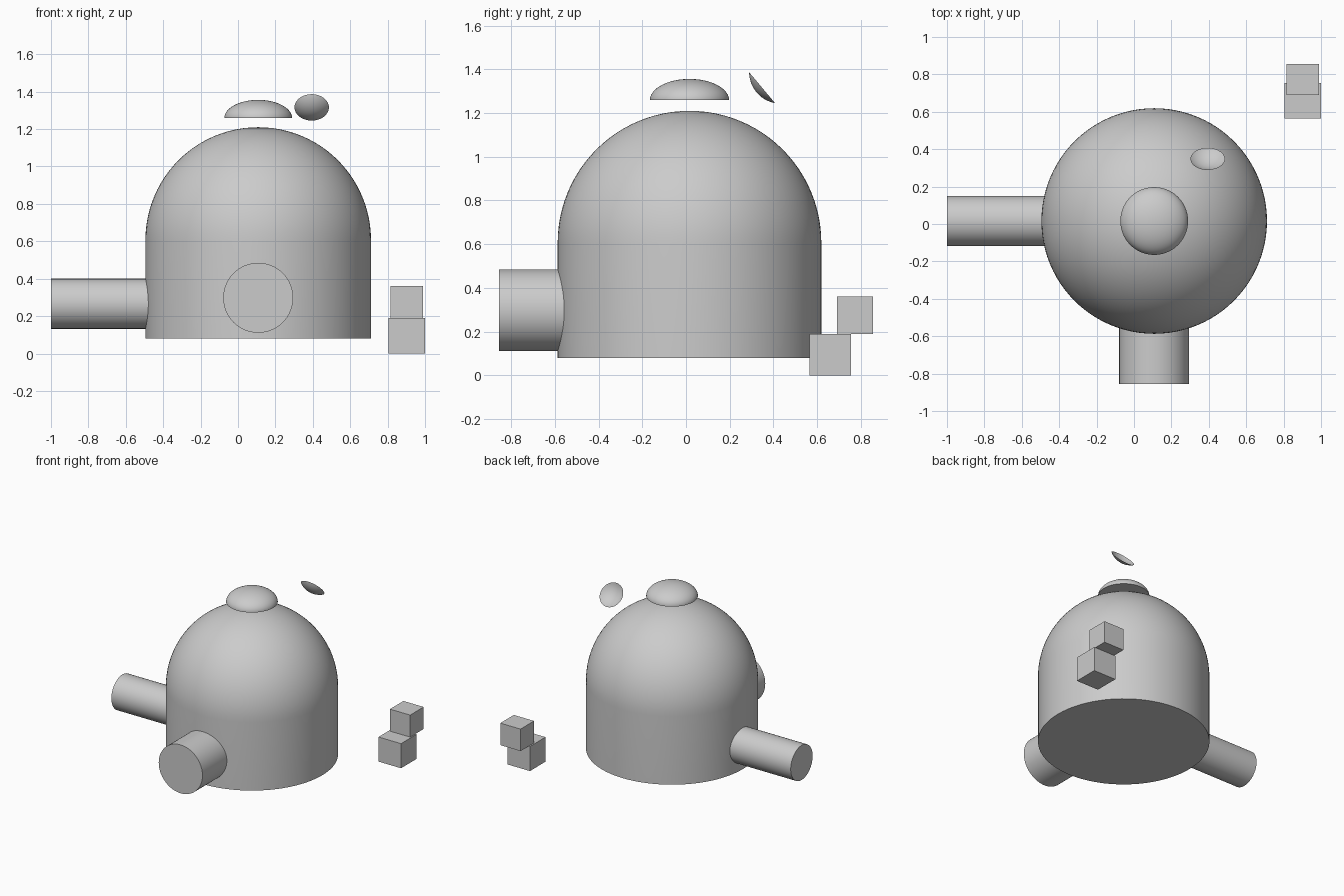
import bpy, math
from mathutils import Vector

cube = bpy.data.objects.get("Cube")
if cube:
    bpy.data.objects.remove(cube, do_unlink=True)

# One plain grey for every part
grey = bpy.data.materials.new("light grey")
grey.use_nodes = True
grey.diffuse_color = (0.6, 0.6, 0.6, 1)
grey.node_tree.nodes["Principled BSDF"].inputs["Base Color"].default_value = (0.6, 0.6, 0.6, 1)

CX, CY = 0.108, 0.016      # shared axis of the dome, cap and tunnels


def finish(obj, name, smooth=True):
    obj.name = name
    obj.data.materials.clear()
    obj.data.materials.append(grey)
    if smooth:
        bpy.ops.object.shade_smooth_by_angle(angle=math.radians(35))
    return obj


def lathe(name, profile, location, direction=(0, 0, 1), closed=True, sides=96):
    """Spin (radius, height) points round an axis; the last point is the pole."""
    verts, faces = [], []
    for r, h in profile[:-1]:
        for i in range(sides):
            a = math.tau * i / sides
            verts.append((r * math.cos(a), r * math.sin(a), h))
    verts.append((0, 0, profile[-1][1]))
    rings = len(profile) - 1
    for i in range(sides):
        j = (i + 1) % sides
        for k in range(rings - 1):
            a, b = k * sides, (k + 1) * sides
            faces.append((a + i, a + j, b + j, b + i))
        top = (rings - 1) * sides
        faces.append((top + i, top + j, len(verts) - 1))
    if closed:
        faces.append(tuple(reversed(range(sides))))
    mesh = bpy.data.meshes.new(name)
    mesh.from_pydata(verts, [], faces)
    obj = bpy.data.objects.new(name, mesh)
    bpy.context.collection.objects.link(obj)
    obj.location = location
    obj.rotation_euler = Vector(direction).to_track_quat('Z', 'Y').to_euler()
    bpy.ops.object.select_all(action='DESELECT')
    obj.select_set(True)
    bpy.context.view_layer.objects.active = obj
    return finish(obj, name)


def arc(radius, height, base=0, steps=24):
    """Quarter ellipse from the rim up to the pole."""
    angles = [math.pi / 2 * i / steps for i in range(steps + 1)]
    return [(radius * math.cos(a), base + height * math.sin(a)) for a in angles]


def tunnel(name, radius, start, end):
    start, end = Vector(start), Vector(end)
    bpy.ops.mesh.primitive_cylinder_add(vertices=64, radius=radius,
                                        depth=(end - start).length,
                                        location=(start + end) / 2)
    obj = bpy.context.object
    obj.rotation_euler = (end - start).to_track_quat('Z', 'Y').to_euler()
    return finish(obj, name)


def crate(name, size, location):
    bpy.ops.mesh.primitive_cube_add(size=1, location=location)
    bpy.context.object.scale = size
    return finish(bpy.context.object, name, smooth=False)


# Domed main building
R = 0.603
lathe("dome_building", [(R, 0)] + arc(R, R, base=0.527), (CX, CY, 0.08))

# Shallow cap hovering over the dome
lathe("roof_cap", arc(0.181, 0.097), (CX, CY, 1.259))

# Tilted open dish, bulging forward and down
dish_r, depth = 0.092, 0.033
sphere_r = (dish_r ** 2 + depth ** 2) / (2 * depth)
half = math.asin(dish_r / sphere_r)
bowl = [(sphere_r * math.sin(half * (1 - i / 12)),
         sphere_r * (math.cos(half * (1 - i / 12)) - math.cos(half))) for i in range(13)]
lathe("dish", bowl, (0.394, 0.348, 1.316), (0, -0.767, -0.643), closed=False, sides=48)

# Entrance tunnels
tunnel("front_tunnel", 0.187, (CX, -0.855, 0.298), (CX, -0.4, 0.298))
tunnel("right_tunnel", 0.134, (-1, CY, 0.266), (-0.3, CY, 0.266))

# Two stacked crates
crate("lower_crate", (0.193, 0.19, 0.19), (0.902, 0.66, 0.095))
crate("upper_crate", (0.173, 0.165, 0.17), (0.902, 0.773, 0.275))
